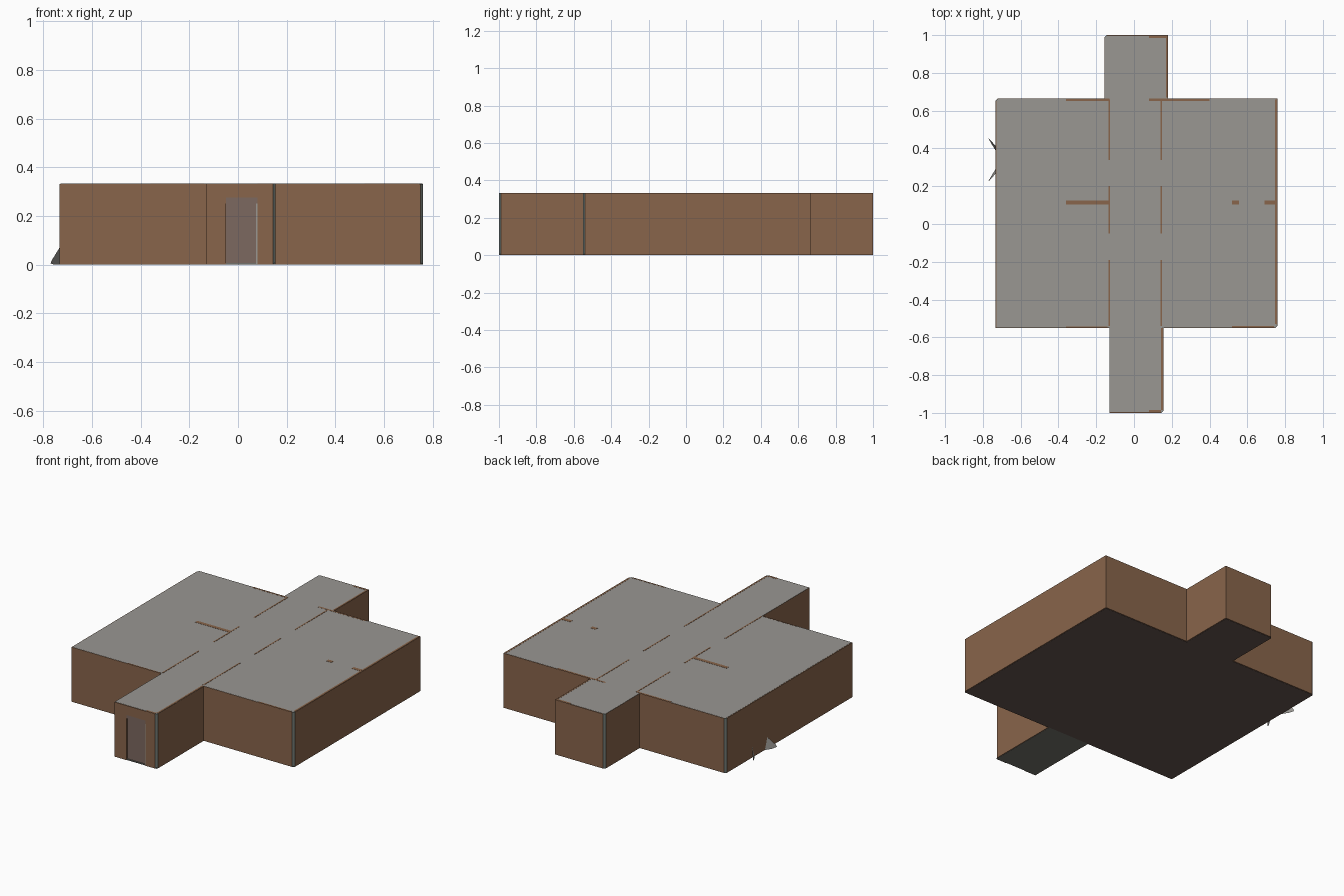
import bpy, bmesh
from mathutils import Vector

if "Cube" in bpy.data.objects:
    bpy.data.objects.remove(bpy.data.objects["Cube"])

H = 0.332      # wall height
T = 0.016      # wall thickness


def material(name, rgb):
    m = bpy.data.materials.new(name)
    m.diffuse_color = (*rgb, 1)
    m.use_nodes = True
    m.node_tree.nodes["Principled BSDF"].inputs["Base Color"].default_value = m.diffuse_color
    return m


BROWN = material("wall_brown", (0.25, 0.13, 0.07))
GREY = material("roof_grey", (0.32, 0.31, 0.29))
FLOOR = material("floor_dark", (0.13, 0.09, 0.08))
STONE = material("hall_stone", (0.17, 0.17, 0.15))
POST = material("corner_grey", (0.17, 0.19, 0.17))
DOOR = material("door_brown", (0.20, 0.14, 0.115))


def prism(name, outline, z0, z1, mat):
    """Extrude a flat outline between two heights."""
    bm = bmesh.new()
    face = bm.faces.new([bm.verts.new((x, y, z0)) for x, y in outline])
    top = bmesh.ops.extrude_face_region(bm, geom=[face])["geom"]
    for v in top:
        if isinstance(v, bmesh.types.BMVert):
            v.co.z = z1
    bmesh.ops.recalc_face_normals(bm, faces=bm.faces)
    return finish(name, bm, mat)


def finish(name, bm, mat):
    me = bpy.data.meshes.new(name)
    bm.to_mesh(me)
    bm.free()
    me.materials.append(mat)
    ob = bpy.data.objects.new(name, me)
    bpy.context.collection.objects.link(ob)
    return ob


def box(name, x0, x1, y0, y1, z0, z1, mat):
    return prism(name, [(x0, y0), (x1, y0), (x1, y1), (x0, y1)], z0, z1, mat)


# Footprint: wide block with a hall at the front and back, some corners cut
C = 0.011
outline = [(0.08, -1), (0.155 - C, -1), (0.155, -1 + C), (0.155, -0.55),
           (0.76 - C, -0.55), (0.76, -0.55 + C), (0.76, 0.665), (0.18, 0.665),
           (0.18, 1), (-0.155 + C, 1), (-0.155, 1 - C), (-0.155, 0.665),
           (-0.733 + C, 0.665), (-0.733, 0.665 - C), (-0.733, -0.55),
           (-0.13, -0.55), (-0.13, -1), (-0.05, -1)]

# Outer walls and corner posts (the doorway is the open end of the outline)
for a, b in zip(outline, outline[1:]):
    a, b = Vector(a), Vector(b)
    d = b - a
    short = d.length < 0.02
    n = Vector((-d.y, d.x)).normalized() * T
    prism("corner_post" if short else "outer_wall",
          [a, b, b + n, a + n], 0.001, H, POST if short else BROWN)

# Front doorway
box("door_lintel", -0.05, 0.08, -1, -1 + T, 0.275, H, BROWN)
box("door_panel", -0.05, 0.073, -0.99, -0.982, 0.002, 0.252, DOOR)
box("door_frame_top", -0.05, 0.08, -0.996, -0.984, 0.252, 0.275, DOOR)
box("door_frame_side", 0.073, 0.08, -0.996, -0.984, 0.002, 0.252, GREY)

# Roof
prism("roof", [(x * 0.994, y * 0.996) for x, y in outline], 0.322, 0.333, GREY)

# Floors
box("main_floor", -0.728, 0.755, -0.546, 0.66, 0, 0.006, FLOOR)
box("back_hall_floor", -0.15, 0.175, 0.66, 0.995, 0, 0.006, FLOOR)
box("front_hall_floor", -0.126, 0.151, -0.996, -0.546, 0, 0.006, STONE)

# Corridor walls with two doorways on each side
for x in (-0.13, 0.145):
    for y0, y1 in ((-0.54, -0.19), (-0.05, 0.2), (0.34, 0.66)):
        box("corridor_wall", x - 0.004, x + 0.004, y0, y1, 0.006, 0.334, BROWN)
    for y0, y1 in ((-0.19, -0.05), (0.2, 0.34)):
        box("inner_lintel", x - 0.004, x + 0.004, y0, y1, 0.26, 0.33, BROWN)

# Room partitions, parts of which show through the roof
for x0, x1, top in ((-0.73, -0.36, 0.33), (-0.36, -0.13, 0.334),
                    (0.145, 0.52, 0.33), (0.52, 0.555, 0.334),
                    (0.555, 0.69, 0.33), (0.69, 0.75, 0.334)):
    box("partition", x0, x1, 0.103, 0.125, 0.006, top, BROWN)

# Brown wall tops along the roof edge
for x0, x1, y0, y1 in ((-0.36, -0.13, 0.652, 0.664), (0.08, 0.4, 0.652, 0.664),
                       (0.52, 0.74, -0.549, -0.54), (-0.36, -0.14, -0.549, -0.542),
                       (0.747, 0.759, -0.53, 0.66), (0.169, 0.179, 0.67, 0.999),
                       (0.08, 0.179, 0.985, 0.999), (0.143, 0.154, -0.985, -0.55),
                       (0.08, 0.143, -0.999, -0.985)):
    box("wall_cap", x0, x1, y0, y1, 0.325, 0.3336, BROWN)

# Pair of slanted points sticking out of the left wall
for s in (-1, 1):
    bm = bmesh.new()
    for x, y, z in ((-0.73, 0.045, 0), (-0.73, 0.07, 0.075),
                    (-0.77, 0.112, 0.005), (-0.755, 0.085, 0), (-0.765, 0.11, 0.018)):
        bm.verts.new((x, 0.34 + s * y, z))
    bmesh.ops.convex_hull(bm, input=bm.verts)
    finish("side_spike", bm, GREY)
